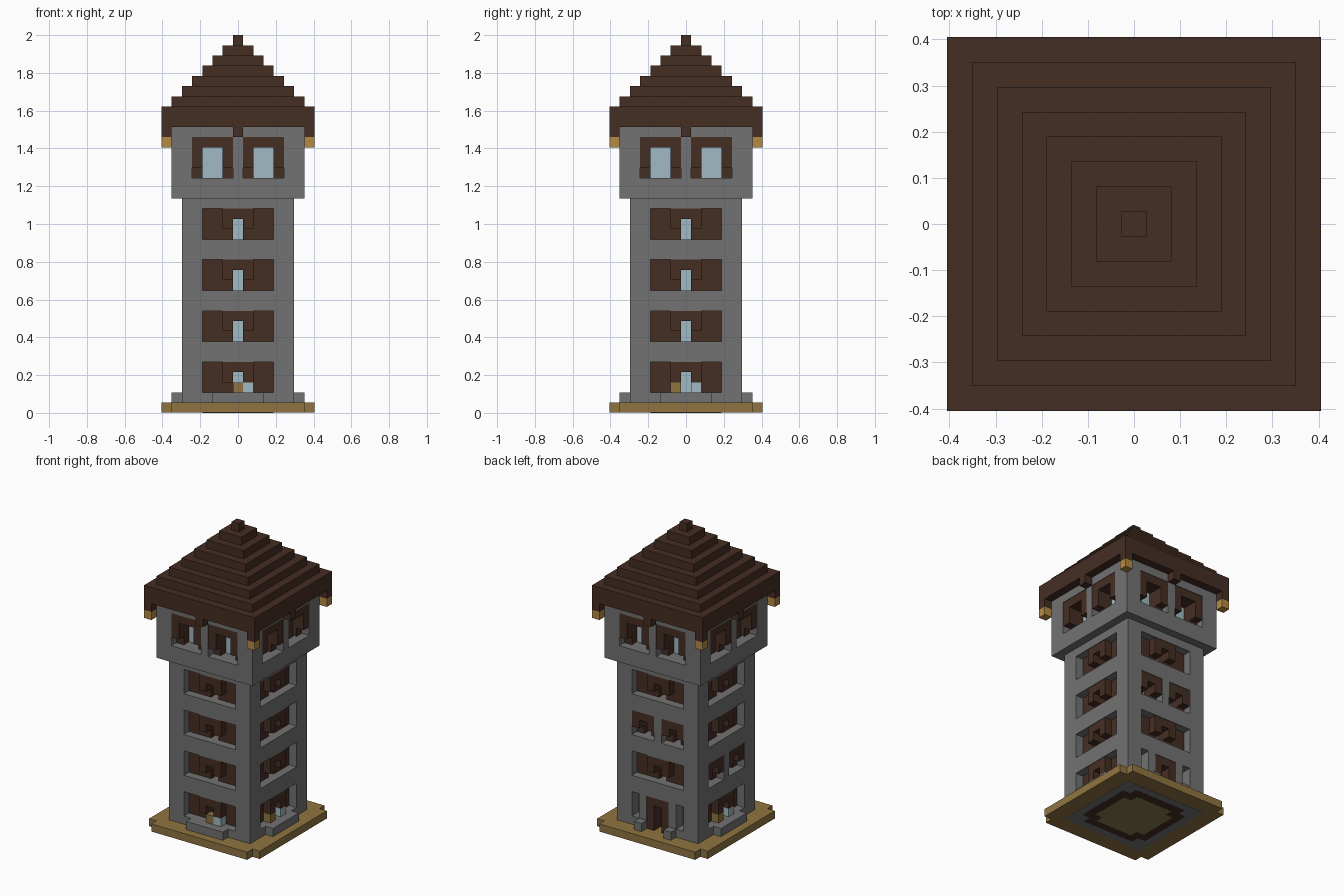
import bpy
import bmesh
from mathutils import Matrix, Vector
from math import pi

V = 2 / 37          # edge of one building block
TOP = 37

cube = bpy.data.objects.get("Cube")
if cube:
    bpy.data.objects.remove(cube)


def material(name, r, g, b):
    def lin(c):
        c /= 255
        return ((c + 0.055) / 1.055) ** 2.4
    m = bpy.data.materials.new(name)
    m.use_nodes = True
    col = (lin(r), lin(g), lin(b), 1)
    m.diffuse_color = col
    m.node_tree.nodes["Principled BSDF"].inputs["Base Color"].default_value = col
    return m


BROWN = material("dark brown wood", 69, 46, 36)
GREY = material("grey stone", 114, 114, 114)
GOLD = material("ochre base", 144, 116, 64)
AMBER = material("amber lamp", 182, 138, 68)
GLASS = material("pale blue glass", 160, 186, 196)
OLIVE = material("olive floor", 132, 122, 76)
TAN = material("pale tan", 196, 180, 130)

parts = {}


def box(part, mat, u0, u1, r0, r1, z0, z1, side=0):
    """Add a box: u runs along a wall, r outward from the axis, side turns it."""
    bm = parts.setdefault(part, (bmesh.new(), mat))[0]
    lo, hi = Vector((u0, -r1, z0)) * V, Vector((u1, -r0, z1)) * V
    place = (Matrix.Rotation(side * pi / 2, 4, "Z")
             @ Matrix.Translation((lo + hi) / 2)
             @ Matrix.Diagonal((*(hi - lo), 1)))
    bmesh.ops.create_cube(bm, size=1, matrix=place)


def block(part, mat, half, z0, z1):
    box(part, mat, -half, half, -half, half, z0, z1)


def window(name, side, c, half, arch, opening, z, h, wall):
    """Recessed wood panel with an opening and an arch standing out of it."""
    for part, w, bottom, r0, r1 in (
            (name + "_panels", half, z, wall - 2, wall - 1),
            (name + "_arches", arch, z + 1, wall - 1, wall - 0.06)):
        box(part, BROWN, c - w, c - opening, r0, r1, bottom, z + h, side)
        box(part, BROWN, c + opening, c + w, r0, r1, bottom, z + h, side)
        box(part, BROWN, c - opening, c + opening, r0, r1, z + h - 1, z + h, side)


def doorway(side):
    for s in (-1, 1):
        a, b = sorted((s * 0.5, s * 1.5))
        box("door_frame", BROWN, a, b, 3.5, 5.45, 1, 5, side)
        a, b = sorted((s * 1.5, s * 2.5))
        box("door_jambs", GREY, a, b, 3.5, 5.5, 2, 5, side)
        box("door_steps", GREY, a, b, 5.5, 6.5, 1, 2, side)
        a, b = sorted((s * 2.5, s * 3.5))
        box("slit_backs", GREY, a, b, 3.5, 4.2, 2, 5, side)
        a, b = sorted((s * 1.5, s * 3.5))
        box("wall_bands", GREY, a, b, 3.5, 5.5, 1, 2, side)
    box("door_frame", BROWN, -0.5, 0.5, 3.5, 5.45, 4, 5, side)
    box("door_leaf", TAN, -0.5, 0.5, 3.5, 3.6, 1, 4, side)


# Base slab with notched corners and the flush layers of its underside
box("base", GOLD, -7.5, 7.5, -6.5, 6.5, 0.06, 1)
for side in (0, 2):
    box("base", GOLD, -6.5, 6.5, 6.5, 7.5, 0.06, 1, side)
block("underside_stone", GREY, 5.5, 0.04, 0.1)
for part, mat, half, z in (("underside_wood", BROWN, 4.5, 0.02),
                           ("underside_floor", OLIVE, 3.5, 0)):
    box(part, mat, -half, half, 1 - half, half - 1, z, 0.1)
    for side in (0, 2):
        box(part, mat, 1 - half, half - 1, half - 1, half, z, 0.1, side)

# Glass cores seen through the openings
block("shaft_glass", GLASS, 3.5, 1, 21)
block("head_glass", GLASS, 4.5, 23, 27)

# Solid stone bands of the head
block("head_base", GREY, 6.5, 21, 23)
block("head_lintel", GREY, 6.5, 27, 28)

ROWS = (2, 7, 12, 17)
KINDS = (("wide",) * 4, ("wide",) * 4,
         ("door", "wide", "pair", "wide"),
         ("wide", "pair", "wide", "wide"))

for side, kinds in enumerate(KINDS):
    # Corner posts of shaft and head
    box("shaft_posts", GREY, 3.5, 5.5, 3.5, 5.5, 1, 21, side)
    box("head_posts", GREY, 4.5, 6.5, 4.5, 6.5, 23, 27, side)

    # Shaft windows and the bands between them
    for z, kind in zip(ROWS, kinds):
        if z > 2:
            box("wall_bands", GREY, -3.5, 3.5, 3.5, 5.5, z - 2, z, side)
        if kind == "wide":
            window("shaft", side, 0, 3.5, 1.5, 0.5, z, 3, 5.5)
        elif kind == "pair":
            box("wall_pillars", GREY, -0.5, 0.5, 3.5, 5.5, z, z + 3, side)
            for c in (-2, 2):
                window("shaft_pair", side, c, 1.5, 1.5, 0.5, z, 3, 5.5)
        else:
            doorway(side)
    box("wall_bands", GREY, -3.5, 3.5, 3.5, 5.5, 20, 21, side)

    # Ground floor sill
    if kinds[0] == "wide":
        box("wall_bands", GREY, -3.5, 3.5, 3.5, 5.5, 1, 2, side)
        box("sills", GREY, -2.5, 2.5, 5.5, 6.5, 1, 2, side)
        box("sill_glass", GLASS, 0.5, 1.5, 4.5, 5.45, 2, 3, side)
        u = -0.5 if side == 0 else -1.5
        box("sill_boxes", GOLD, u, u + 1, 4.5, 5.45, 2, 3, side)

    # Head windows with a pillar between
    box("head_pillars", GREY, -0.5, 0.5, 4.5, 6.5, 23, 27, side)
    for c in (-2.5, 2.5):
        window("head", side, c, 2, 2, 1, 23, 4, 6.5)

    # Eaves brackets and corner lamps
    box("eaves_brackets", BROWN, -0.5, 0.5, 6.5, 7.5, 27, 28, side)
    box("eaves_corners", BROWN, 6.5, 7.5, 6.5, 7.5, 27, 28, side)
    box("corner_lamps", AMBER, 6.5, 7.5, 6.5, 7.5, 26, 27, side)

# Stepped roof
block("roof", BROWN, 7.5, 28, 30)
for i in range(7):
    block("roof", BROWN, 0.5 + i, TOP - 1 - i, TOP - i)

for name, (bm, mat) in parts.items():
    mesh = bpy.data.meshes.new(name)
    bm.to_mesh(mesh)
    bm.free()
    mesh.materials.append(mat)
    bpy.context.scene.collection.objects.link(bpy.data.objects.new(name, mesh))
